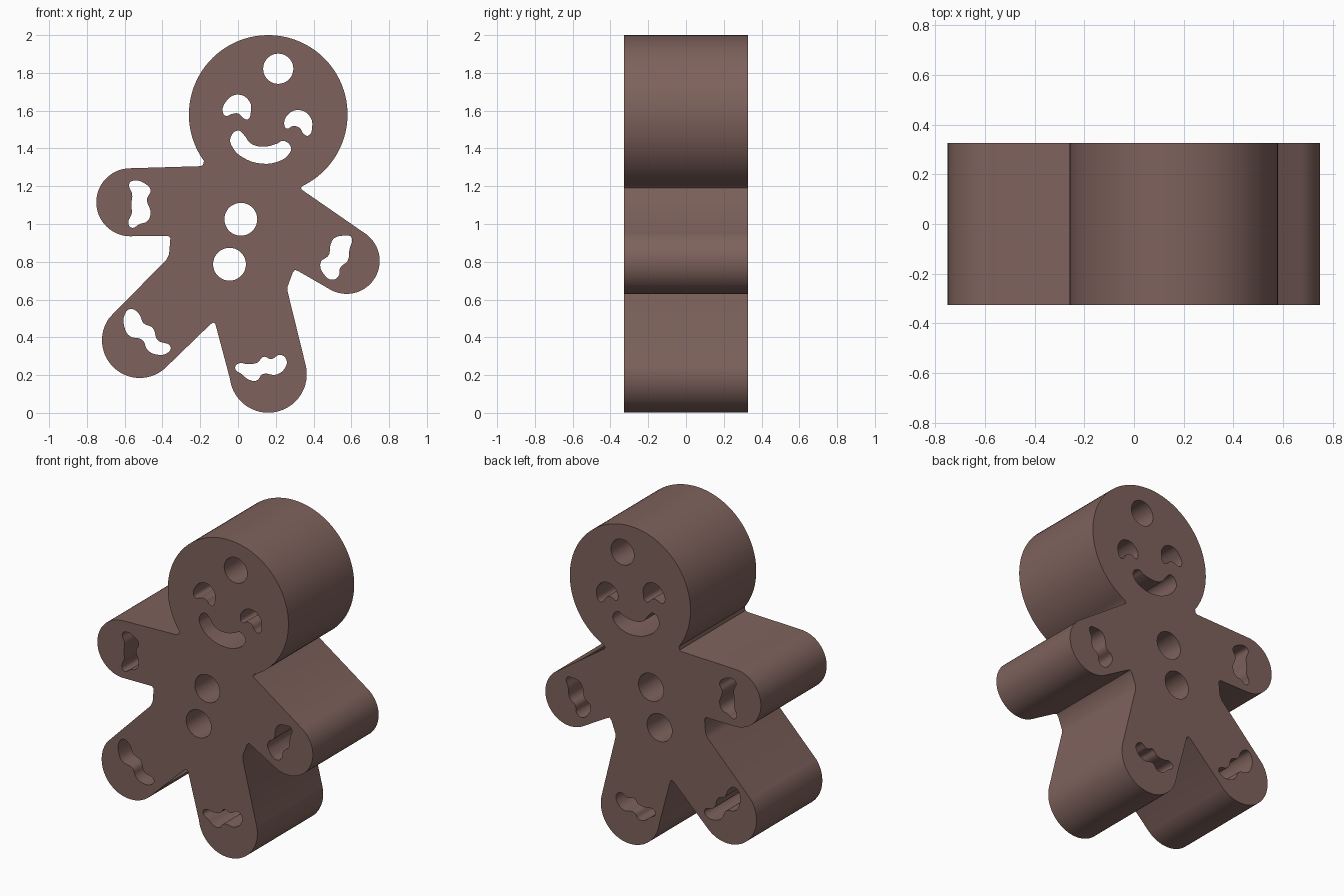
import bpy, bmesh
from math import cos, sin, radians, pi

HALF_DEPTH = 0.327

profile = bpy.data.curves.new("cookie_profile", "CURVE")
profile.dimensions = "2D"
profile.fill_mode = "BOTH"
profile.extrude = HALF_DEPTH
profile.resolution_u = 6


def arc(cx, cz, r, start, end, steps=32):
    """Points along an arc, angles in degrees."""
    angles = [radians(start + (end - start) * i / steps) for i in range(steps + 1)]
    return [(cx + r * cos(a), cz + r * sin(a)) for a in angles]


def add_loop(points):
    """Closed straight-segment loop."""
    s = profile.splines.new("POLY")
    s.points.add(len(points) - 1)
    for p, (x, z) in zip(s.points, points):
        p.co = (x, z, 0, 1)
    s.use_cyclic_u = True


def add_round_hole(cx, cz, r):
    add_loop(arc(cx, cz, r, 0, 350, 35))


def add_soft_hole(*points):
    """Closed smooth loop through the points."""
    s = profile.splines.new("BEZIER")
    s.bezier_points.add(len(points) - 1)
    for p, (x, z) in zip(s.bezier_points, points):
        p.co = (x, z, 0)
        p.handle_left_type = p.handle_right_type = "AUTO"
    s.use_cyclic_u = True


# Outer outline: head, left arm, left leg, right leg, right arm
outline = arc(0.16, 1.58, 0.42, -64, 216, 72)
outline += [(-0.182, 1.325), (-0.185, 1.312), (-0.20, 1.306)]
outline += arc(-0.57, 1.115, 0.18, 93, 269)
outline += [(-0.37, 0.937), (-0.358, 0.925), (-0.365, 0.84), (-0.38, 0.81)]
outline += arc(-0.52, 0.385, 0.2, 143, 312)
outline += [(-0.145, 0.47), (-0.13, 0.478), (-0.12, 0.47), (-0.113, 0.445)]
outline += arc(0.16, 0.205, 0.204, 187, 374)
outline += [(0.262, 0.645), (0.263, 0.67), (0.29, 0.743), (0.302, 0.757), (0.32, 0.75)]
outline += arc(0.575, 0.805, 0.175, -120, 59)
outline += [(0.34, 1.18), (0.333, 1.19)]
add_loop(outline)

# Forehead hole and two buttons
add_round_hole(0.213, 1.822, 0.08)
add_round_hole(0.015, 1.025, 0.087)
add_round_hole(-0.045, 0.787, 0.087)

# Eyes
add_soft_hole((-0.08, 1.59), (-0.062, 1.65), (0, 1.685), (0.06, 1.65), (0.068, 1.595),
              (0.05, 1.553), (0.03, 1.56), (0, 1.585), (-0.03, 1.583), (-0.065, 1.573))
add_soft_hole((0.245, 1.525), (0.265, 1.58), (0.325, 1.603), (0.38, 1.57), (0.393, 1.52),
              (0.372, 1.468), (0.35, 1.475), (0.325, 1.51), (0.29, 1.518), (0.258, 1.505))
# Mouth
add_soft_hole((-0.04, 1.455), (0, 1.495), (0.03, 1.473), (0.07, 1.425), (0.14, 1.41),
              (0.205, 1.425), (0.24, 1.44), (0.28, 1.405), (0.265, 1.365), (0.21, 1.33),
              (0.125, 1.32), (0.03, 1.35), (-0.025, 1.4))
# Wavy icing cut-outs on the hands
add_soft_hole((-0.575, 1.215), (-0.55, 1.23), (-0.495, 1.215), (-0.463, 1.18), (-0.482, 1.13),
              (-0.463, 1.06), (-0.48, 1.015), (-0.52, 1.0), (-0.562, 0.98), (-0.58, 1.0),
              (-0.562, 1.06), (-0.565, 1.1), (-0.56, 1.155))
add_soft_hole((0.51, 0.925), (0.565, 0.938), (0.6, 0.93), (0.59, 0.865), (0.58, 0.805),
              (0.542, 0.77), (0.532, 0.725), (0.5, 0.705), (0.458, 0.73), (0.437, 0.795),
              (0.48, 0.835), (0.49, 0.89))
# Wavy icing cut-outs on the feet
add_soft_hole((-0.6, 0.52), (-0.57, 0.55), (-0.525, 0.525), (-0.5, 0.475), (-0.452, 0.45),
              (-0.425, 0.385), (-0.357, 0.35), (-0.37, 0.32), (-0.437, 0.31), (-0.48, 0.335),
              (-0.505, 0.385), (-0.575, 0.408), (-0.6, 0.45))
add_soft_hole((-0.015, 0.235), (0, 0.26), (0.06, 0.258), (0.105, 0.268), (0.135, 0.297),
              (0.175, 0.285), (0.225, 0.307), (0.257, 0.28), (0.25, 0.24), (0.205, 0.203),
              (0.13, 0.205), (0.1, 0.172), (0.06, 0.175), (0.02, 0.205))

# Solid cookie, stood upright
cookie = bpy.data.objects.new("gingerbread_cookie", profile)
bpy.context.collection.objects.link(cookie)
cookie.rotation_euler.x = pi / 2
bpy.context.view_layer.objects.active = cookie
cookie.select_set(True)
bpy.ops.object.convert(target="MESH")
bpy.ops.object.transform_apply(location=False, rotation=True, scale=False)

bm = bmesh.new()
bm.from_mesh(cookie.data)
bmesh.ops.remove_doubles(bm, verts=bm.verts, dist=0.0005)
bmesh.ops.recalc_face_normals(bm, faces=bm.faces)
bm.to_mesh(cookie.data)
bm.free()

brown = bpy.data.materials.new("gingerbread_brown")
brown.diffuse_color = (0.209, 0.122, 0.107, 1)
cookie.data.materials.clear()
cookie.data.materials.append(brown)
bpy.ops.object.shade_smooth_by_angle(angle=radians(35))
